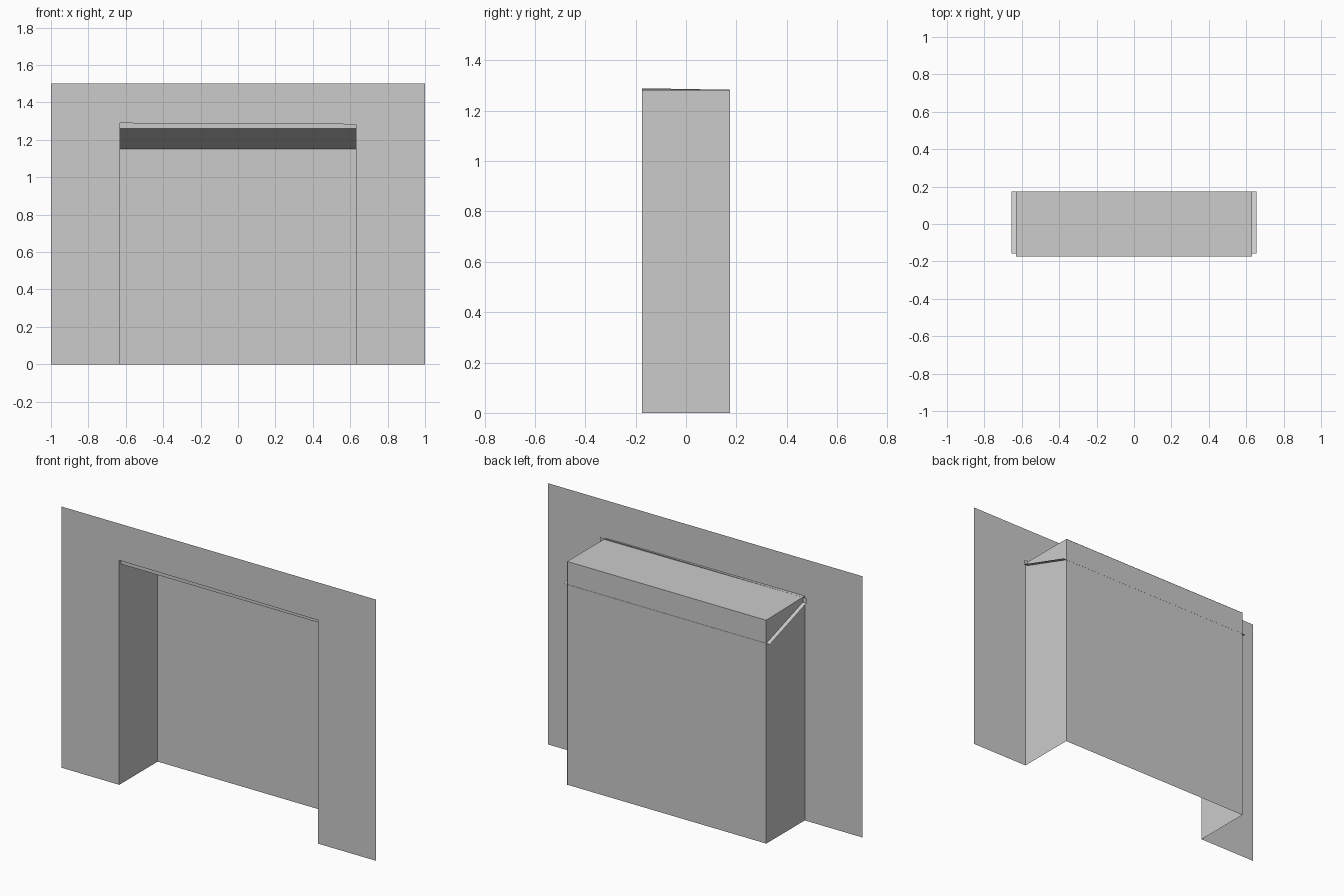
import bpy

cube = bpy.data.objects.get("Cube")
if cube:
    bpy.data.objects.remove(cube, do_unlink=True)

# Single plain grey
grey = bpy.data.materials.new("plain grey")
grey.use_nodes = True
colour = (0.6, 0.6, 0.6, 1)
grey.diffuse_color = colour
grey.node_tree.nodes["Principled BSDF"].inputs["Base Color"].default_value = colour

WALL_X, WALL_Z = 1.0, 1.5        # facade half width and height
OPEN_X, DEPTH = 0.632, 0.175     # recess half width and half depth
TOP_LOW, TOP_HIGH = 1.283, 1.289 # slightly uneven recess top
SHEET_X, LIP_Y = 0.655, -0.157   # sloped ceiling half width and front edge
LIP_Z, SLOPE_Z = 1.26, 1.15      # sloped ceiling front and back heights


def sheet(name, *points):
    """One flat sheet through the given corners."""
    mesh = bpy.data.meshes.new(name)
    mesh.from_pydata(points, [], [range(len(points))])
    mesh.materials.append(grey)
    obj = bpy.data.objects.new(name, mesh)
    bpy.context.collection.objects.link(obj)
    return obj


# Facade with the doorway-shaped opening
outline = [(-WALL_X, 0), (-OPEN_X, 0), (-OPEN_X, TOP_HIGH), (OPEN_X, TOP_LOW),
           (OPEN_X, 0), (WALL_X, 0), (WALL_X, WALL_Z), (-WALL_X, WALL_Z)]
sheet("front_wall", *[(x, -DEPTH, z) for x, z in outline])

# Recess sides
for name, x, top in (("right_recess_wall", -OPEN_X, TOP_HIGH),
                     ("left_recess_wall", OPEN_X, TOP_LOW)):
    sheet(name, (x, -DEPTH, 0), (x, DEPTH, 0), (x, DEPTH, TOP_LOW), (x, -DEPTH, top))

# Recess back and top
back = DEPTH - 0.001
sheet("recess_back", (OPEN_X, back, 0), (-OPEN_X, back, 0),
      (-OPEN_X, back, TOP_LOW), (OPEN_X, back, TOP_LOW))
sheet("recess_top", (-OPEN_X, -DEPTH, TOP_HIGH), (OPEN_X, -DEPTH, TOP_LOW),
      (OPEN_X, DEPTH, TOP_LOW), (-OPEN_X, DEPTH, TOP_LOW))

# Sloped ceiling and its upright front lip, both wider than the recess
sheet("sloped_ceiling", (-SHEET_X, LIP_Y, LIP_Z), (SHEET_X, LIP_Y, LIP_Z),
      (SHEET_X, DEPTH, SLOPE_Z), (-SHEET_X, DEPTH, SLOPE_Z))
sheet("ceiling_lip", (-SHEET_X, LIP_Y, LIP_Z), (SHEET_X, LIP_Y, LIP_Z),
      (SHEET_X, LIP_Y, TOP_HIGH), (-SHEET_X, LIP_Y, TOP_HIGH))
